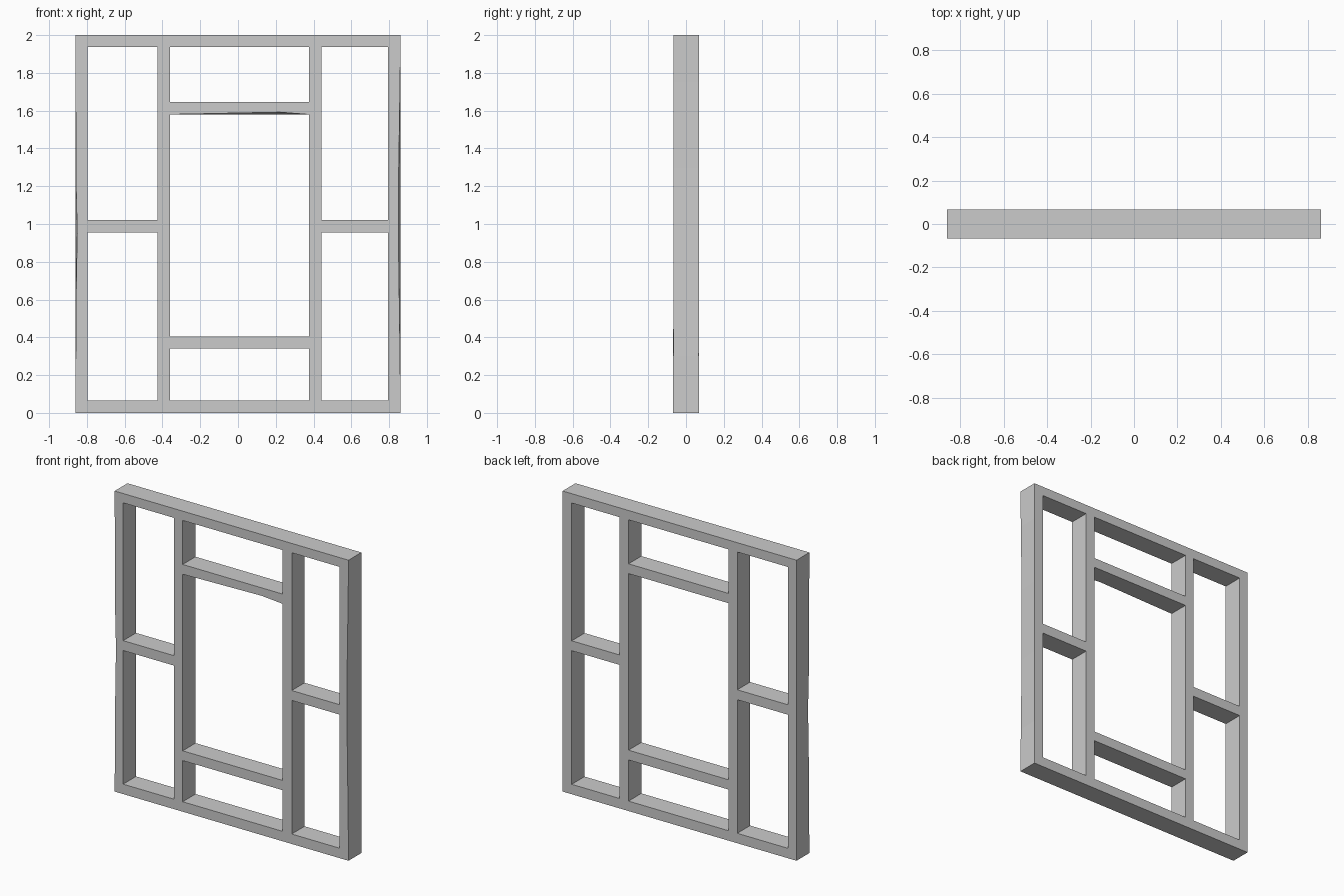
import bpy, bmesh
from math import radians
from mathutils import Matrix, Vector

if "Cube" in bpy.data.objects:
    bpy.data.objects.remove(bpy.data.objects["Cube"])

HALF_W, HEIGHT, DEPTH = 0.861, 2.0, 0.135


def rect(x0, x1, z0, z1):
    return [(x0, z0), (x1, z0), (x1, z1), (x0, z1)]


# Worn spots on the front edges: (x, z) -> inward offset (dx, dz)
worn = {
    (HALF_W, 0.30): (-0.003, 0), (HALF_W, 0.80): (-0.010, 0),
    (HALF_W, 1.30): (-0.010, 0), (HALF_W, 1.75): (-0.003, 0),
    (-HALF_W, 1.20): (0.004, 0), (-HALF_W, 0.95): (0.010, 0),
    (-HALF_W, 0.70): (0.005, 0), (0.22, 1.58): (0, 0.012),
}

# Outer outline, with extra points where the edges are worn
outline = [(-HALF_W, 0), (HALF_W, 0),
           (HALF_W, 0.30), (HALF_W, 0.80), (HALF_W, 1.30), (HALF_W, 1.75),
           (HALF_W, HEIGHT), (-HALF_W, HEIGHT),
           (-HALF_W, 1.20), (-HALF_W, 0.95), (-HALF_W, 0.70)]

# Openings: lower and upper pane each side, three panes in the middle
openings = [rect(x0, x1, z0, z1)
            for x0, x1 in ((-0.798, -0.425), (0.443, 0.794))
            for z0, z1 in ((0.066, 0.955), (1.021, 1.938))]
openings += [rect(-0.36, 0.376, 0.066, 0.34),
             rect(-0.36, 0.376, 1.645, 1.938),
             [(-0.36, 0.405), (0.376, 0.405), (0.376, 1.58), (0.22, 1.58), (-0.36, 1.58)]]

# Filled and extruded profile
curve = bpy.data.curves.new("frame_profile", 'CURVE')
curve.dimensions = '2D'
curve.fill_mode = 'BOTH'
curve.extrude = DEPTH / 2
for loop in [outline] + openings:
    spline = curve.splines.new('POLY')
    spline.points.add(len(loop) - 1)
    for p, (x, z) in zip(spline.points, loop):
        p.co = (x, z, 0, 1)
    spline.use_cyclic_u = True
profile = bpy.data.objects.new("frame_profile", curve)
bpy.context.collection.objects.link(profile)
bpy.context.view_layer.update()
mesh = bpy.data.meshes.new_from_object(
    profile.evaluated_get(bpy.context.evaluated_depsgraph_get()))
bpy.data.objects.remove(profile)

# Stand it upright, weld the caps and wear the front edges
mesh.transform(Matrix.Rotation(radians(90), 4, 'X'))
bm = bmesh.new()
bm.from_mesh(mesh)
bmesh.ops.remove_doubles(bm, verts=bm.verts, dist=0.0005)
bmesh.ops.recalc_face_normals(bm, faces=bm.faces)
for v in bm.verts:
    if v.co.y < 0:
        for (x, z), (dx, dz) in worn.items():
            if abs(v.co.x - x) < 0.001 and abs(v.co.z - z) < 0.001:
                v.co += Vector((dx, 0, dz))
                break
for f in bm.faces:
    f.smooth = False
bm.to_mesh(mesh)
bm.free()

mesh.name = "window_frame"
frame = bpy.data.objects.new("window_frame", mesh)
bpy.context.collection.objects.link(frame)
